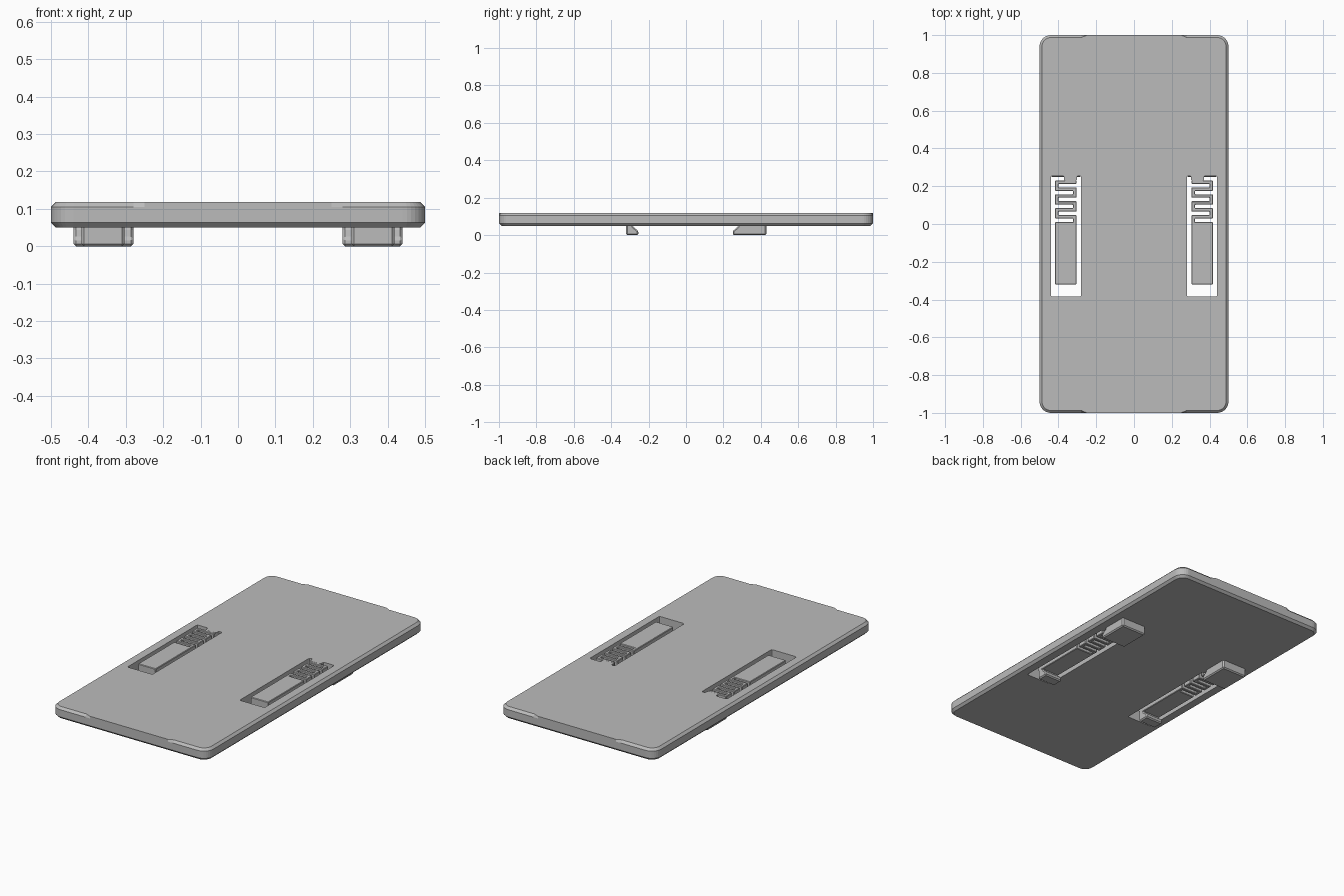
import bpy, bmesh, math

cube = bpy.data.objects.get("Cube")
if cube:
    bpy.data.objects.remove(cube, do_unlink=True)

grey = bpy.data.materials.new("plain grey")
grey.use_nodes = True
COLOUR = (0.5, 0.5, 0.5, 1)
grey.diffuse_color = COLOUR
grey.node_tree.nodes["Principled BSDF"].inputs["Base Color"].default_value = COLOUR

BOTTOM, TOP, CHAMFER = 0.05, 0.118, 0.013


def finish(name, bm):
    bmesh.ops.recalc_face_normals(bm, faces=bm.faces)
    mesh = bpy.data.meshes.new(name)
    bm.to_mesh(mesh)
    bm.free()
    mesh.materials.append(grey)
    obj = bpy.data.objects.new(name, mesh)
    bpy.context.collection.objects.link(obj)
    return obj


def prism(name, outline, axis, low, high):
    """Extrude a flat outline along x or z."""
    bm = bmesh.new()
    place = (lambda a, b, t: (t, a, b)) if axis == "x" else (lambda a, b, t: (a, b, t))
    face = bm.faces.new([bm.verts.new(place(a, b, low)) for a, b in outline])
    moved = bmesh.ops.extrude_face_region(bm, geom=[face])["geom"]
    shift = place(0, 0, high - low)
    bmesh.ops.translate(bm, vec=shift, verts=[v for v in moved if isinstance(v, bmesh.types.BMVert)])
    return finish(name, bm)


def mirror(obj):
    mod = obj.modifiers.new("mirror", "MIRROR")
    mod.use_axis = (True, False, False)
    mod.use_clip = False
    mod.use_mirror_merge = False


def bevel(obj, width, segments=1):
    mod = obj.modifiers.new("bevel", "BEVEL")
    mod.width = width
    mod.segments = segments
    mod.limit_method = "ANGLE"


# Outline of the plate: rounded corners, plus break points on both short ends
def plate_loop(inset, flush_ends=False):
    points, r = [], 0.06
    for quarter, (sx, sy) in enumerate([(1, 1), (-1, 1), (-1, -1), (1, -1)]):
        arc = []
        for i in range(9):
            a = math.pi / 2 * (quarter + i / 8)
            arc.append((sx * (0.5 - r) + (r - inset) * math.cos(a),
                        sy * (1 - r) + (r - inset) * math.sin(a)))
        end = 1 if flush_ends else 1 - inset
        breaks = [(sx * 0.28, sy * (1 - inset)), (sx * 0.25, sy * end)]
        points += arc + breaks if sx * sy > 0 else breaks[::-1] + arc
    return points


bm = bmesh.new()
levels = [(plate_loop(CHAMFER), BOTTOM), (plate_loop(0), BOTTOM + CHAMFER),
          (plate_loop(0), TOP - CHAMFER), (plate_loop(CHAMFER, True), TOP)]
rings = [[bm.verts.new((x, y, z)) for x, y in loop] for loop, z in levels]
for lower, upper in zip(rings, rings[1:]):
    for i in range(len(lower)):
        j = (i + 1) % len(lower)
        bm.faces.new((lower[i], lower[j], upper[j], upper[i]))
bm.faces.new(rings[0])
bm.faces.new(rings[-1])
plate = finish("plate", bm)

# Through slots, leaving a short bridge to the spring
slot = [(0.28, -0.385), (0.44, -0.385), (0.44, 0.255), (0.37, 0.255),
        (0.37, 0.228), (0.302, 0.228), (0.302, 0.255), (0.28, 0.255)]
for side in (1, -1):
    cutter = prism("slot_cutter", [(side * x, y) for x, y in slot], "z", 0, 0.2)
    cutter.hide_render = True
    cutter.hide_set(True)
    bevel(cutter, 0.008, 2)
    cut = plate.modifiers.new("slot", "BOOLEAN")
    cut.operation = "DIFFERENCE"
    cut.solver = "EXACT"
    cut.object = cutter

# Sliding tab and zigzag spring as one continuous outline
INNER, OUTER, THICK, PITCH = 0.304, 0.418, 0.018, 0.0365
right_edge, left_edge = [], []
for i in range(6):
    top = 0.23 - i * PITCH
    low, following = top - THICK, top - PITCH
    if i % 2 == 0:      # bar joined to the next one on the outer side
        right_edge += [(OUTER, top)]
        left_edge += [(INNER, low), (OUTER - THICK, low), (OUTER - THICK, following)]
        if i == 0:
            left_edge.insert(0, (INNER, top))
    else:               # bar joined to the next one on the inner side
        right_edge += [(OUTER, low), (INNER + THICK, low), (INNER + THICK, following)]
        left_edge += [(INNER, top)]
right_edge += [(OUTER, 0.23 - 6 * PITCH), (OUTER, -0.32)]
left_edge += [(INNER, -0.32)]
spring = prism("spring_tab", right_edge + left_edge[::-1], "z", BOTTOM, TOP)
bevel(spring, 0.003)
mirror(spring)

# Hooked feet below: small one on the tab, wide one fixed to the plate
tab_hook = prism("tab_hook", [(-0.32, 0), (-0.255, 0), (-0.255, 0.022),
                              (-0.285, 0.047), (-0.285, 0.06), (-0.32, 0.06)],
                 "x", INNER, OUTER)
fixed_hook = prism("fixed_hook", [(0.43, 0), (0.25, 0), (0.25, 0.022),
                                  (0.28, 0.047), (0.28, 0.06), (0.43, 0.06)],
                   "x", 0.28, 0.44)
for hook in (tab_hook, fixed_hook):
    bevel(hook, 0.008, 1)
    mirror(hook)
